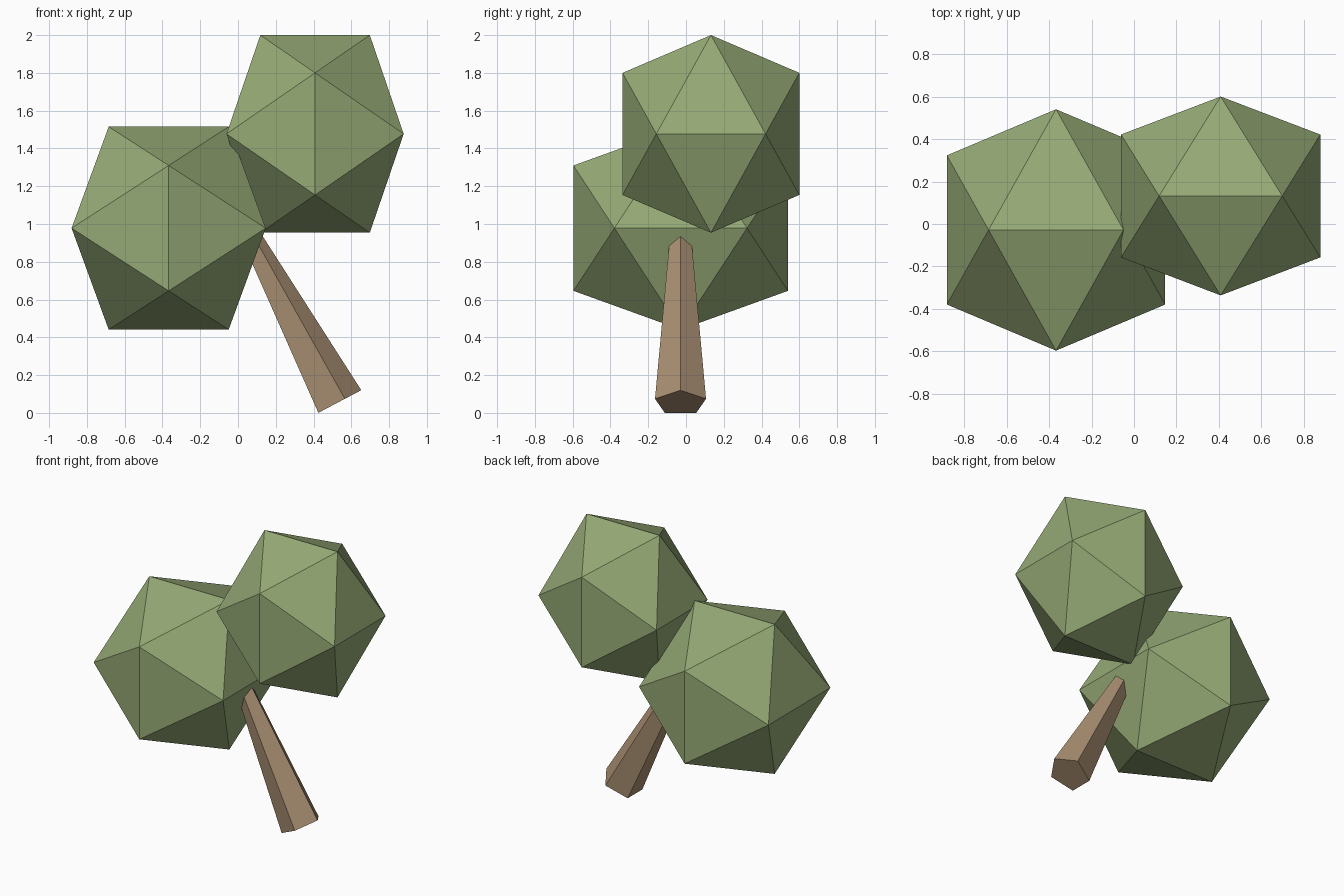
import bpy, bmesh, math
from mathutils import Vector, Matrix

if "Cube" in bpy.data.objects:
    bpy.data.objects.remove(bpy.data.objects["Cube"])

PHI = (1 + math.sqrt(5)) / 2


def material(name, colour):
    m = bpy.data.materials.new(name)
    m.diffuse_color = (*colour, 1)
    m.use_nodes = True
    m.node_tree.nodes["Principled BSDF"].inputs["Base Color"].default_value = m.diffuse_color
    return m


def finish(bm, name, mat):
    bmesh.ops.recalc_face_normals(bm, faces=bm.faces[:])
    mesh = bpy.data.meshes.new(name)
    bm.to_mesh(mesh)
    bm.free()
    mesh.materials.append(mat)
    obj = bpy.data.objects.new(name, mesh)
    bpy.context.collection.objects.link(obj)
    return obj


def foliage(name, centre, half, mat):
    """Stretched icosahedron built from three golden rectangles."""
    bm = bmesh.new()
    for a in (-1, 1):
        for b in (-1, 1):
            for p in ((a / PHI, 0, b), (a, b / PHI, 0), (0, a, b / PHI)):
                bm.verts.new([c + h * q for c, h, q in zip(centre, half, p)])
    bmesh.ops.convex_hull(bm, input=bm.verts[:])
    return finish(bm, name, mat)


leaf = material("leaf green", (0.305, 0.402, 0.181))
bark = material("bark brown", (0.40, 0.275, 0.168))

# Two leaf clumps
foliage("lower_foliage", (-0.367, -0.028, 0.978), (0.514, 0.568, 0.537), leaf)
foliage("upper_foliage", (0.408, 0.132, 1.477), (0.469, 0.468, 0.523), leaf)

# Leaning, tapered five-sided trunk whose top is buried in the lower clump
LENGTH = 1.15
bm = bmesh.new()
bmesh.ops.create_cone(bm, cap_ends=True, segments=5, radius1=0.142,
                      radius2=0.045, depth=LENGTH)
corner = max(bm.verts, key=lambda v: v.co.xy.length).co
turn = Matrix.Rotation(-math.atan2(corner.y, corner.x), 4, 'Z')
lean = Matrix.Rotation(-math.radians(27.8), 4, 'Y')
base = Matrix.Translation(Vector((0.527, -0.029, 0.054)))
lift = Matrix.Translation(Vector((0, 0, LENGTH / 2)))
bmesh.ops.transform(bm, matrix=base @ lean @ lift @ turn, verts=bm.verts[:])
finish(bm, "trunk", bark)
